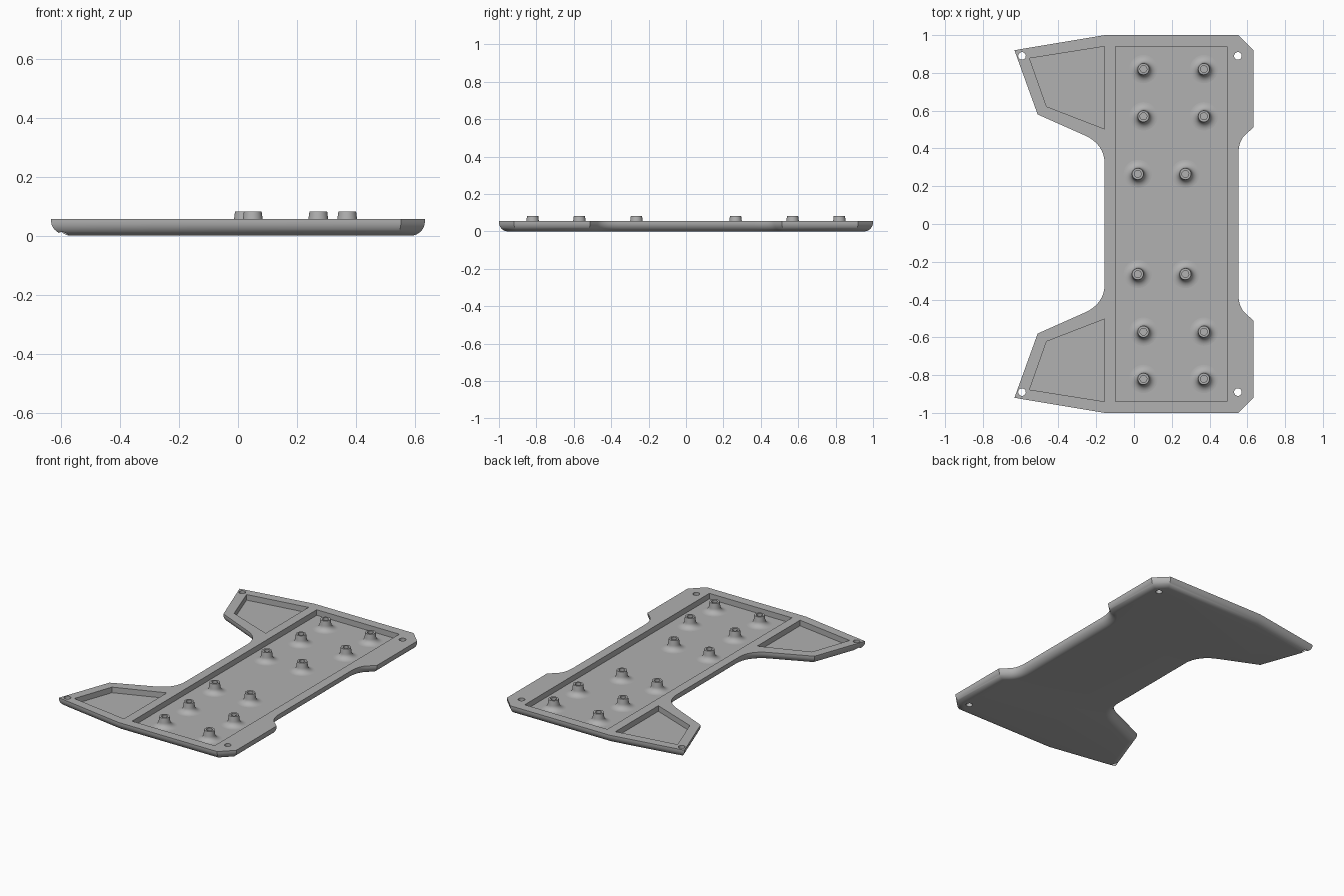
import bpy, bmesh
from math import sin, cos, pi, tau
from mathutils import Vector

cube = bpy.data.objects.get("Cube")
if cube:
    bpy.data.objects.remove(cube, do_unlink=True)

TOP, FLOOR, ROUND = 0.056, 0.02, 0.048

grey = bpy.data.materials.new("plain grey")
grey.use_nodes = True
COLOR = (0.44, 0.44, 0.44, 1)
grey.diffuse_color = COLOR
grey.node_tree.nodes["Principled BSDF"].inputs["Base Color"].default_value = COLOR


def add_object(name, bm):
    bmesh.ops.recalc_face_normals(bm, faces=bm.faces)
    mesh = bpy.data.meshes.new(name)
    bm.to_mesh(mesh)
    bm.free()
    mesh.materials.append(grey)
    ob = bpy.data.objects.new(name, mesh)
    bpy.context.collection.objects.link(ob)
    return ob


def prism(name, points, z0, z1, bottom_round=0):
    """Extrude an outline upward, optionally rounding its lower rim."""
    bm = bmesh.new()
    base = bm.faces.new([bm.verts.new((x, y, z0)) for x, y in points])
    ext = bmesh.ops.extrude_face_region(bm, geom=[base], use_keep_orig=True)
    top = [v for v in ext["geom"] if isinstance(v, bmesh.types.BMVert)]
    bmesh.ops.translate(bm, vec=(0, 0, z1 - z0), verts=top)
    if bottom_round:
        rim = [e for e in bm.edges if all(v.co.z < z0 + 1e-5 for v in e.verts)]
        bmesh.ops.bevel(bm, geom=rim, offset=bottom_round, segments=8,
                        profile=0.5, affect='EDGES', clamp_overlap=False)
    return add_object(name, bm)


def rounded(a, corner, b, steps=8):
    """Smooth curve from a to b pulled toward the corner."""
    a, c, b = Vector(a), Vector(corner), Vector(b)
    return [tuple(a.lerp(c, t).lerp(c.lerp(b, t), t))
            for t in (i / steps for i in range(steps + 1))]


def flip(points):
    return [(x, -y) for x, y in reversed(points)]


def circle(x, y, r, n=32):
    return [(x + r * cos(tau * i / n), y + r * sin(tau * i / n)) for i in range(n)]


def smooth(ob):
    bpy.ops.object.select_all(action='DESELECT')
    ob.select_set(True)
    bpy.context.view_layer.objects.active = ob
    bpy.ops.object.shade_smooth_by_angle(angle=pi / 6)


# Plate outline: back half, then its mirror image
left_waist = rounded((-0.155, 0.315), (-0.155, 0.425), (-0.267, 0.472))
right_waist = rounded((0.59, 0.473), (0.552, 0.44), (0.552, 0.36))
half = left_waist + [(-0.51, 0.58), (-0.633, 0.92), (-0.155, 1.0), (0.552, 1.0),
                     (0.633, 0.92), (0.633, 0.512)] + right_waist
plate = prism("base_plate", half + flip(half), 0, TOP, ROUND)

# Pockets and corner screw holes
cutters = [prism("main_pocket_cutter",
                 [(-0.097, -0.94), (0.492, -0.94), (0.492, 0.94), (-0.097, 0.94)],
                 FLOOR, 0.2)]
wing = [(-0.155, 0.94), (-0.553, 0.877), (-0.463, 0.622), (-0.155, 0.503)]
for outline in (wing, flip(wing)):
    cutters.append(prism("wing_pocket_cutter", outline, FLOOR, 0.2))
for x in (-0.593, 0.55):
    for y in (-0.89, 0.89):
        cutters.append(prism("screw_hole_cutter", circle(x, y, 0.02), -0.1, 0.2))

bpy.context.view_layer.objects.active = plate
for cutter in cutters:
    cutter.hide_render = True
    mod = plate.modifiers.new("cut", 'BOOLEAN')
    mod.operation, mod.solver, mod.object = 'DIFFERENCE', 'EXACT', cutter
    bpy.ops.object.modifier_apply(modifier=mod.name)
    bpy.data.objects.remove(cutter, do_unlink=True)
smooth(plate)

# Hollow standoff with a flared foot, spun from its profile
flare = [(0.075 - 0.041 * sin(t), FLOOR + 0.032 * (1 - cos(t)))
         for t in (pi / 2 * i / 8 for i in range(9))]
profile = flare + [(0.03, 0.082), (0.018, 0.082), (0.018, 0.035), (0, 0.035)]
bm = bmesh.new()
verts = [bm.verts.new((r, 0, z)) for r, z in profile]
edges = [bm.edges.new(pair) for pair in zip(verts, verts[1:])]
bmesh.ops.spin(bm, geom=verts + edges, axis=(0, 0, 1), cent=(0, 0, 0),
               angle=tau, steps=32)
bmesh.ops.remove_doubles(bm, verts=bm.verts, dist=1e-4)
standoff = add_object("standoff", bm)
smooth(standoff)

spots = [(x, y * side) for side in (1, -1)
         for x, y in ((0.05, 0.82), (0.37, 0.82), (0.05, 0.57), (0.37, 0.57),
                      (0.02, 0.265), (0.272, 0.265))]
for i, (x, y) in enumerate(spots):
    ob = standoff if i == 0 else standoff.copy()
    if i:
        bpy.context.collection.objects.link(ob)
    ob.location = (x, y, 0)
